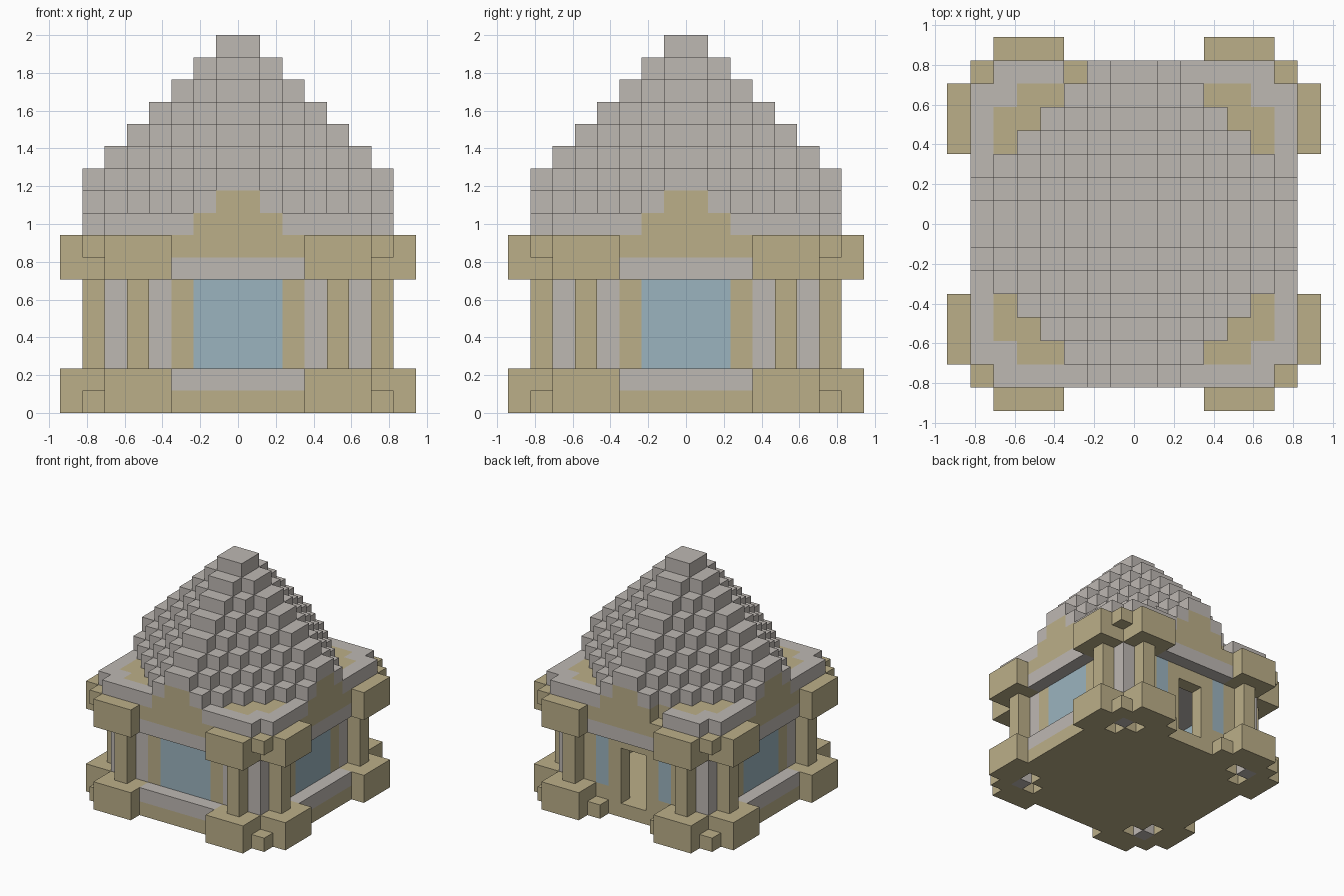
import bpy, bmesh
from mathutils import Vector

UNIT = 2 / 17          # edge of one building block
HALF = 8               # half of the plan width, in blocks

cube = bpy.data.objects.get("Cube")
if cube:
    bpy.data.objects.remove(cube, do_unlink=True)


def material(name, rgb):
    m = bpy.data.materials.new(name)
    m.use_nodes = True
    m.diffuse_color = (*rgb, 1)
    m.node_tree.nodes["Principled BSDF"].inputs["Base Color"].default_value = (*rgb, 1)
    return m


SAND, STONE, GLASS = range(3)
MATERIALS = [material("sandstone", (0.50, 0.43, 0.25)),
             material("pale_stone", (0.515, 0.48, 0.45)),
             material("window_blue", (0.33, 0.456, 0.52))]

grid = {}              # block position -> (part name, colour)


def fill(part, levels, rule):
    """Add blocks of a part; rule(i, j, x, y, z) gives a colour or None.
    i and j count blocks outward from the centre, starting at 1."""
    for z in levels:
        for x in range(-HALF, HALF):
            for y in range(-HALF, HALF):
                i = x + 1 if x >= 0 else -x
                j = y + 1 if y >= 0 else -y
                colour = rule(i, j, x, y, z)
                if colour is not None:
                    grid[x, y, z] = (part, colour)


# Floor slab, with a gap at the rear doorstep and small pits near the corners
def floor(i, j, x, y, z):
    if max(i, j) > 7 or (y == 6 and i <= 2) or sorted((i, j)) == [5, 6]:
        return None
    return STONE if i == j == 6 else SAND


# Ledge around the foot of the walls
def ledge(i, j, x, y, z):
    if max(i, j) != 7 or i == j or (y == 6 and i <= 3):
        return None
    return STONE if min(i, j) <= 3 else SAND


# Hollow walls: windows on three sides, door and two slits at the rear
def walls(i, j, x, y, z):
    if max(i, j) != 6:
        return None
    t = min(i, j)
    if t >= 5:
        return STONE
    if y == 5:
        if t == 1 and z <= 4:
            return None
        return GLASS if t == 3 and z >= 2 else SAND
    if z < 2:
        return SAND
    return GLASS if t <= 2 else SAND if t == 3 else STONE


# Beam above the walls
def beam(i, j, x, y, z):
    if max(i, j) > 7 or (z == 6 and i == j == 7):
        return None
    return STONE if z == 6 and min(i, j) <= 3 else SAND


# Eaves with a stone rim and one missing block at the rear
def eaves(i, j, x, y, z):
    if max(i, j) > 7 or i == j == 7 or (x, y) == (-3, 6):
        return None
    rim = max(i, j) == 7 and min(i, j) >= 3
    return STONE if rim or i == j == 6 else SAND


# Stepped roof that shrinks by one diagonal per level
def roof(i, j, x, y, z):
    if max(i, j) > 7 or i + j > 18 - z:
        return None
    return SAND if z == 9 and sorted((i, j)) == [1, 7] else STONE


# Corner posts and the blocks at their feet and heads
def posts(i, j, x, y, z):
    return SAND if sorted((i, j)) == [5, 7] else None


def post_blocks(i, j, x, y, z):
    return SAND if max(i, j) == 8 and 4 <= min(i, j) <= 6 else None


fill("floor_slab", [0], floor)
fill("wall_ledge", [1], ledge)
fill("walls", range(1, 6), walls)
fill("upper_beam", [6, 7], beam)
fill("eaves", [8], eaves)
fill("stepped_roof", range(9, 17), roof)
fill("corner_posts", range(2, 6), posts)
fill("post_feet", [0, 1], post_blocks)
fill("post_heads", [6, 7], post_blocks)


# Turn each part into one mesh made only of its exposed faces
def build(part):
    bm = bmesh.new()
    for pos, (name, colour) in grid.items():
        if name != part:
            continue
        centre = Vector(pos) + Vector((0.5, 0.5, 0.5))
        for axis in range(3):
            for sign in (-1, 1):
                n = Vector((0, 0, 0))
                n[axis] = sign
                if tuple(int(p + d) for p, d in zip(pos, n)) in grid:
                    continue
                u = Vector((0, 0, 0))
                u[(axis + 1) % 3] = 0.5
                v = n.cross(u)
                c = centre + n / 2
                corners = (c - u - v, c + u - v, c + u + v, c - u + v)
                face = bm.faces.new([bm.verts.new(p * UNIT) for p in corners])
                face.material_index = colour
    bmesh.ops.remove_doubles(bm, verts=bm.verts, dist=UNIT / 100)
    mesh = bpy.data.meshes.new(part)
    bm.to_mesh(mesh)
    bm.free()
    for m in MATERIALS:
        mesh.materials.append(m)
    bpy.context.collection.objects.link(bpy.data.objects.new(part, mesh))


for part in sorted({name for name, _ in grid.values()}):
    build(part)
